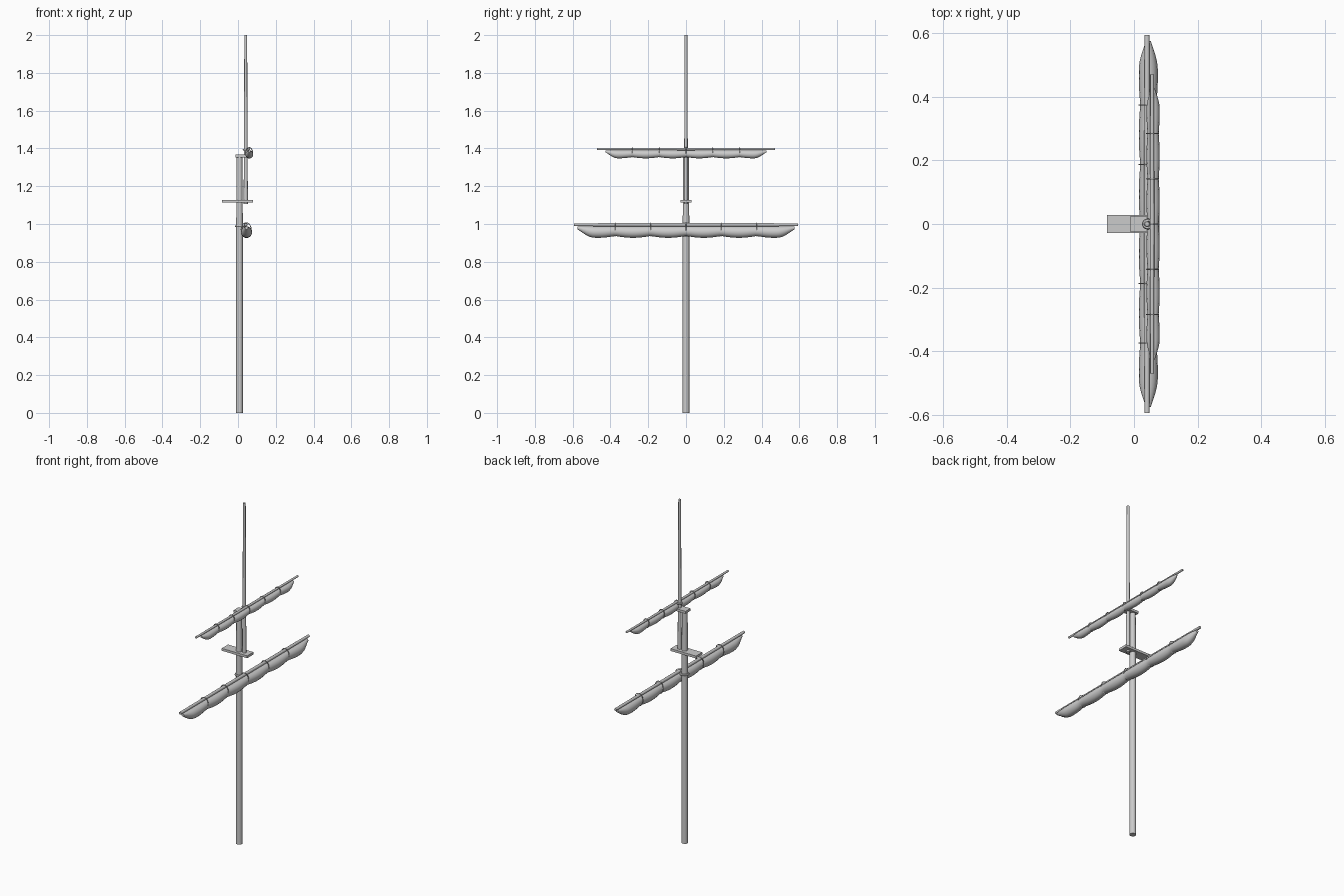
import bpy, bmesh, math
from mathutils import Vector

if "Cube" in bpy.data.objects:
    bpy.data.objects.remove(bpy.data.objects["Cube"])


def finish(name, bm, angle=40):
    bmesh.ops.recalc_face_normals(bm, faces=bm.faces)
    me = bpy.data.meshes.new(name)
    bm.to_mesh(me)
    bm.free()
    ob = bpy.data.objects.new(name, me)
    bpy.context.collection.objects.link(ob)
    bpy.context.view_layer.objects.active = ob
    ob.select_set(True)
    bpy.ops.object.shade_smooth_by_angle(angle=math.radians(angle))
    ob.select_set(False)
    return ob


def loft(name, rings, closed=False):
    bm = bmesh.new()
    rows = [[bm.verts.new(p) for p in r] for r in rings]
    n = len(rows[0])
    pairs = list(zip(rows, rows[1:])) + ([(rows[-1], rows[0])] if closed else [])
    for a, b in pairs:
        for i in range(n):
            bm.faces.new((a[i], a[(i + 1) % n], b[(i + 1) % n], b[i]))
    if not closed:
        bm.faces.new(rows[0])
        bm.faces.new(rows[-1])
    return finish(name, bm)


def mast(name, x, profile, sides=12):
    # profile: (z, radius) pairs
    return loft(name, [[(x + r * math.cos(2 * math.pi * i / sides),
                         r * math.sin(2 * math.pi * i / sides), z)
                        for i in range(sides)] for z, r in profile])


def yard_ring(x, y, z, rx, rz, n):
    return [(x + rx * math.cos(2 * math.pi * i / n), y,
             z + rz * math.sin(2 * math.pi * i / n)) for i in range(n)]


def plate(name, x0, x1, hy, z0, z1):
    bm = bmesh.new()
    bmesh.ops.create_cube(bm, size=1)
    for v in bm.verts:
        v.co = Vector(((x0 + x1) / 2 + v.co.x * (x1 - x0), v.co.y * 2 * hy,
                       (z0 + z1) / 2 + v.co.z * (z1 - z0)))
    return finish(name, bm, 30)


def oval_band(name, centre, ra, rb, t, plane="xz"):
    # elongated rope loop lying in the given plane
    rings = []
    for i in range(20):
        a = 2 * math.pi * i / 20
        ring = []
        for j in range(6):
            b = 2 * math.pi * j / 6
            u = (ra + t * math.cos(b)) * math.cos(a)
            v = (rb + t * math.cos(b)) * math.sin(a)
            w = t * math.sin(b)
            off = (u, w, v) if plane == "xz" else (u, v, w)
            ring.append(Vector(centre) + Vector(off))
        rings.append(ring)
    return loft(name, rings, closed=True)


def furled_sail(name, x, top, half, step, radius):
    # bundle pinched at each tie and tapering to the ends
    rings = []
    n = 72
    for k in range(n + 1):
        y = -half + 2 * half * k / n
        puff = abs(math.sin(math.pi * y / step))
        end = min(1, (half - abs(y)) / (half * 0.15))
        r = radius * (0.84 + 0.16 * puff) * (0.3 + 0.7 * math.sin(end * math.pi / 2))
        rings.append(yard_ring(x, y, top - r, r * 0.97, r, 14))
    return loft(name, rings)


# masts
mast("lower_mast", 0.008, [(0, 0.018), (0.9, 0.018), (1.36, 0.0155)])
mast("topmast", 0.041, [(1.105, 0.0115), (1.38, 0.0095), (2.0, 0.0075)])

# platform and cap joining both masts
plate("mast_platform", -0.085, 0.08, 0.029, 1.113, 1.127)
plate("mast_cap", -0.013, 0.053, 0.023, 1.353, 1.367)

# yards with furled sails, ties and collars
for label, x, z, half, r, sx, top, sh, step, sr in (
        ("lower", 0.041, 0.996, 0.594, 0.0095, 0.045, 0.988, 0.575, 0.187, 0.031),
        ("upper", 0.057, 1.397, 0.47, 0.007, 0.060, 1.390, 0.425, 0.142, 0.0215)):
    loft(label + "_yard", [yard_ring(x, y, z, q, q, 10) for y, q in
                           ((-half, r * 0.85), (0, r), (half, r * 0.85))])
    furled_sail(label + "_furled_sail", sx, top, sh, step, sr)
    for k in range(-2, 3):
        zt, zb = z + r + 0.001, top - 1.68 * sr - 0.001
        oval_band(f"{label}_sail_tie_{k + 2}",
                  ((x + sx) / 2, k * step, (zt + zb) / 2),
                  sr * 0.86, (zt - zb) / 2, 0.0022)

oval_band("lower_yard_collar", (0.010, 0, 0.988), 0.021, 0.020, 0.006, "xy")
oval_band("upper_yard_collar", (0.043, 0, 1.393), 0.013, 0.012, 0.005, "xy")
